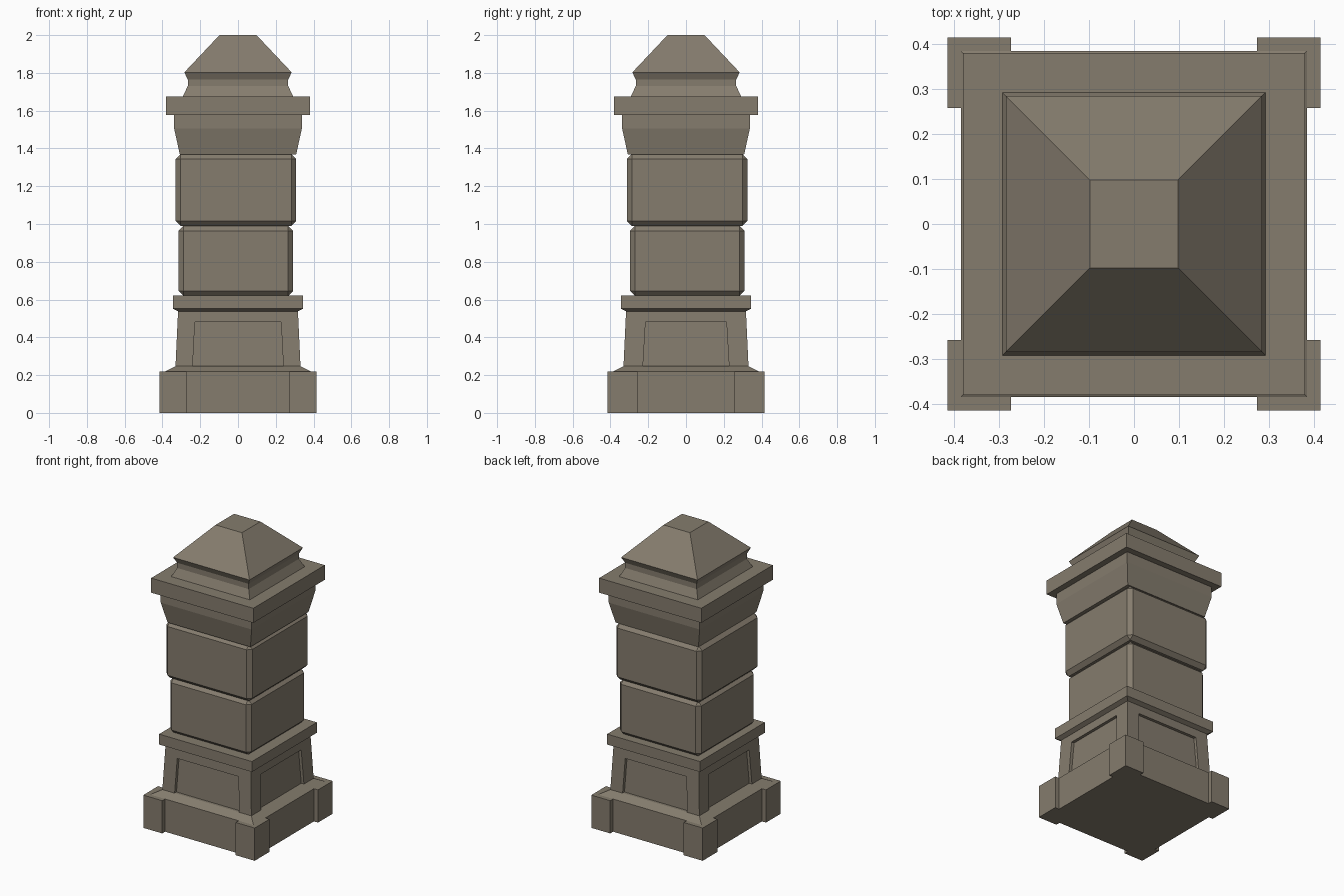
import bpy
import bmesh
from mathutils import Matrix, Vector

old = bpy.data.objects.get("Cube")
if old:
    bpy.data.objects.remove(old, do_unlink=True)

stone = bpy.data.materials.new("warm_grey_stone")
stone.use_nodes = True
colour = (0.235, 0.203, 0.155, 1)
stone.diffuse_color = colour
shader = stone.node_tree.nodes["Principled BSDF"]
shader.inputs["Base Color"].default_value = colour
shader.inputs["Roughness"].default_value = 0.9


def finish(name, bm):
    bmesh.ops.remove_doubles(bm, verts=bm.verts, dist=0.0001)
    bmesh.ops.recalc_face_normals(bm, faces=bm.faces)
    mesh = bpy.data.meshes.new(name)
    bm.to_mesh(mesh)
    bm.free()
    mesh.materials.append(stone)
    obj = bpy.data.objects.new(name, mesh)
    bpy.context.collection.objects.link(obj)
    return obj


def square_loft(name, profile):
    """Stack square rings given as (half width, height)."""
    bm = bmesh.new()
    rings = [[bm.verts.new((sx * h, sy * h, z))
              for sx, sy in ((-1, -1), (1, -1), (1, 1), (-1, 1))]
             for h, z in profile]
    for low, high in zip(rings, rings[1:]):
        for i in range(4):
            j = (i + 1) % 4
            bm.faces.new((low[i], low[j], high[j], high[i]))
    bm.faces.new(rings[0][::-1])
    bm.faces.new(rings[-1])
    return finish(name, bm)


def box(name, centre, size, chamfer=0):
    bm = bmesh.new()
    bmesh.ops.create_cube(bm, size=1, matrix=Matrix.Translation(centre)
                          @ Matrix.Diagonal((*size, 1)))
    obj = finish(name, bm)
    if chamfer:
        mod = obj.modifiers.new("chamfer", "BEVEL")
        mod.width = chamfer
        mod.segments = 1
    return obj


# Plinth with a weathered top edge and four projecting corner blocks
square_loft("plinth", [(0.384, 0), (0.384, 0.22), (0.33, 0.248)])
for sx, side in ((1, "left"), (-1, "right")):
    for sy, end in ((-1, "front"), (1, "back")):
        box(f"corner_block_{end}_{side}", (sx * 0.344, sy * 0.336, 0.11),
            (0.141, 0.157, 0.22))


# Tapered pedestal with a sunken panel on each side
def pedestal():
    z0, z1, panel_top, depth = 0.245, 0.545, 0.48, 0.02
    b0, b1 = 0.331, 0.317
    bm = bmesh.new()
    for k in range(4):
        turn = Matrix.Rotation(k * 1.5707963, 3, "Z")
        low, high = (0.24, 0.228) if k % 2 == 0 else (0.228, 0.214)

        def point(x, z, sink=0):
            out = b0 + (b1 - b0) * (z - z0) / (z1 - z0)
            return bm.verts.new(turn @ Vector((x, sink - out, z)))

        outline = ((-low, z0), (-high, panel_top), (high, panel_top), (low, z0))
        a, b = point(-b0, z0), point(b0, z0)
        c, d = point(b1, z1), point(-b1, z1)
        p = [point(x, z) for x, z in outline]
        q = [point(x, z, depth) for x, z in outline]
        bm.faces.new((a, p[0], p[1], d))
        bm.faces.new((p[1], p[2], c, d))
        bm.faces.new((p[3], b, c, p[2]))
        bm.faces.new(q[::-1])
        for i in range(3):
            bm.faces.new((p[i], q[i], q[i + 1], p[i + 1]))
    return finish("pedestal", bm)


pedestal()
square_loft("pedestal_band", [(0.318, 0.538), (0.345, 0.552), (0.345, 0.622)])

# Chamfered shaft blocks
box("lower_shaft_block", (-0.011, 0.006, 0.805), (0.606, 0.606, 0.37), 0.026)
box("upper_shaft_block", (-0.011, 0.006, 1.18), (0.638, 0.638, 0.38), 0.026)

# Flared cornice, slab and pyramid cap
square_loft("cornice", [(0.308, 1.368), (0.338, 1.505), (0.338, 1.578)])
square_loft("cornice_slab", [(0.38, 1.577), (0.38, 1.675)])
square_loft("cap", [(0.293, 1.674), (0.266, 1.73), (0.266, 1.765),
                    (0.284, 1.803), (0.098, 2.0)])
